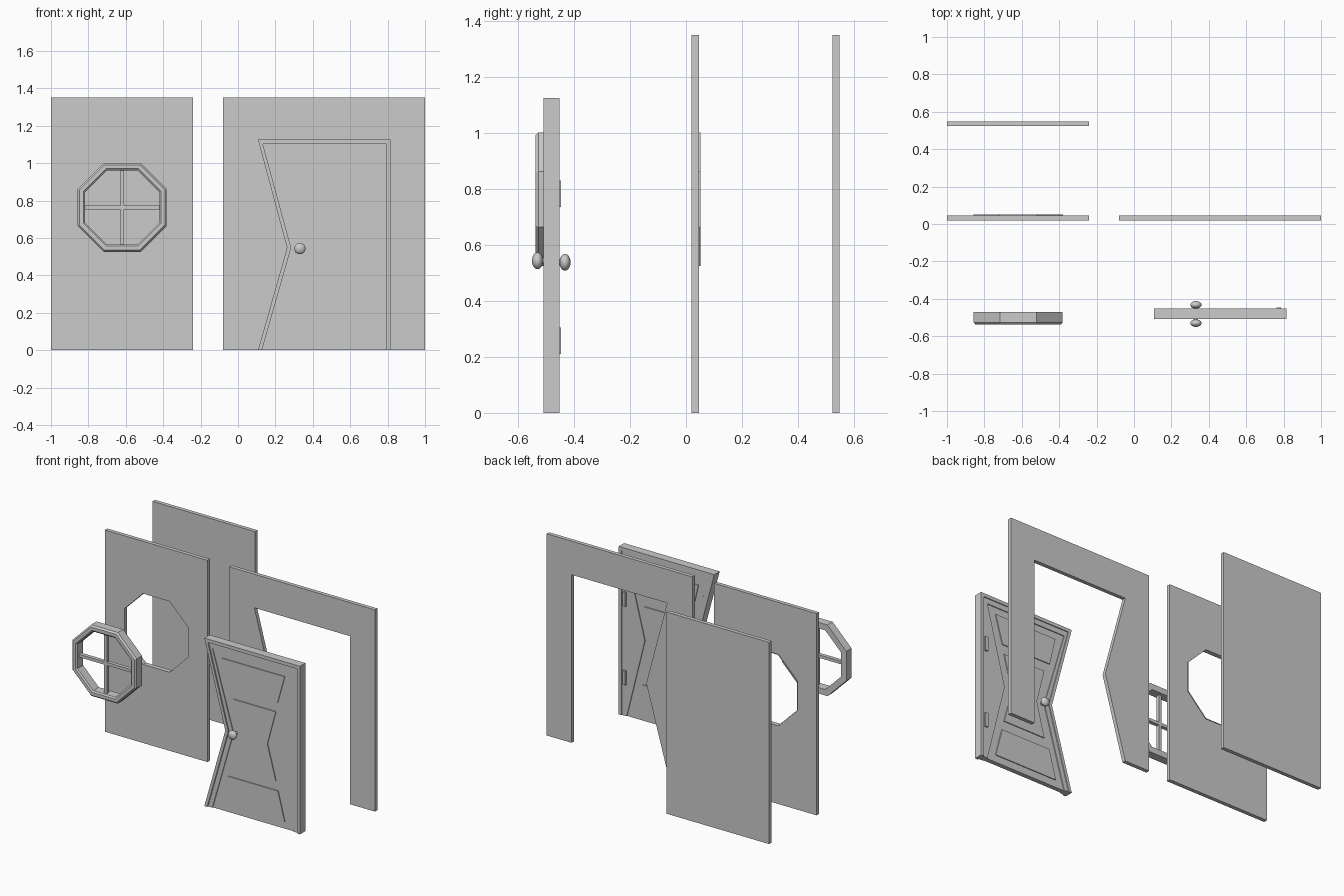
import bpy, bmesh, math

if "Cube" in bpy.data.objects:
    bpy.data.objects.remove(bpy.data.objects["Cube"])


def finish(bm, name):
    bmesh.ops.recalc_face_normals(bm, faces=bm.faces[:])
    me = bpy.data.meshes.new(name)
    bm.to_mesh(me)
    bm.free()
    ob = bpy.data.objects.new(name, me)
    bpy.context.collection.objects.link(ob)
    return ob


def prism(name, loops, y0, y1):
    """Extrude an (x, z) outline, with optional hole loops, from y0 to y1."""
    bm = bmesh.new()
    edges = []
    for loop in loops:
        vs = [bm.verts.new((x, y0, z)) for x, z in loop]
        edges += [bm.edges.new((vs[i - 1], vs[i])) for i in range(len(vs))]
    if len(loops) == 1:
        bm.faces.new(vs)
    else:
        bmesh.ops.triangle_fill(bm, edges=edges, use_beauty=True, normal=(0, -1, 0))
    ext = bmesh.ops.extrude_face_region(bm, geom=bm.faces[:], use_keep_orig=True)
    for v in ext["geom"]:
        if isinstance(v, bmesh.types.BMVert):
            v.co.y = y1
    return finish(bm, name)


def rect(x0, x1, z0, z1):
    return [(x0, z0), (x1, z0), (x1, z1), (x0, z1)]


def octagon(cx, cz, apothem):
    r = apothem / math.cos(math.pi / 8)
    return [(cx + r * math.cos(math.pi / 8 + i * math.pi / 4),
             cz + r * math.sin(math.pi / 8 + i * math.pi / 4)) for i in range(8)]


def raised_panel(name, outline, y0, y1):
    """Panel with sloped moulding rising from y0 to y1."""
    bm = bmesh.new()
    f = bm.faces.new([bm.verts.new((x, y0, z)) for x, z in outline])
    bmesh.ops.inset_individual(bm, faces=[f], thickness=0.009, use_even_offset=True)
    for v in f.verts:
        v.co.y = y1
    ob = finish(bm, name)
    # face outward
    if (ob.data.polygons[0].normal.y > 0) != (y1 > y0):
        ob.data.flip_normals()
    return ob


def knob(name, x, y, z, wall_y):
    bpy.ops.mesh.primitive_uv_sphere_add(segments=24, ring_count=12, location=(x, y, z))
    ob = bpy.context.object
    ob.name = name
    ob.scale = (0.03, 0.02, 0.03)
    bpy.ops.object.shade_smooth()
    bpy.ops.mesh.primitive_cylinder_add(vertices=16, radius=0.012, depth=abs(wall_y - y),
                                        location=(x, (y + wall_y) / 2, z),
                                        rotation=(math.pi / 2, 0, 0))
    bpy.context.object.name = name + "_stem"
    bpy.ops.object.shade_smooth_by_angle()


# door outlines: frame outside, leaf edge, hourglass field
frame_out = [(.107, 0), (.262, .547), (.107, 1.125), (.815, 1.125), (.815, 0)]
leaf_out = [(.128, 0), (.284, .547), (.133, 1.102), (.793, 1.102), (.793, 0)]
field_out = [(.16, 0), (.315, .54), (.16, 1.067), (.76, 1.067), (.626, .54), (.76, 0)]

# walls
CX, CZ = -.619, .763
prism("back_wall", [rect(-1, -.24, 0, 1.35)], .523, .549)
prism("window_wall", [rect(-1, -.24, 0, 1.35), octagon(CX, CZ, .237)], .02, .046)
prism("window_opening_lip", [octagon(CX, CZ, .239), octagon(CX, CZ, .237)], .046, .051)
prism("door_wall", [[(-.08, 0), (-.08, 1.35), (1, 1.35), (1, 0)] + frame_out[::-1]], .02, .046)

# octagonal window frame swept from a chamfered profile (apothem, y)
profile = [(.238, -.471), (.238, -.527), (.228, -.538), (.207, -.538), (.198, -.53), (.198, -.471)]
bm = bmesh.new()
rings = [[bm.verts.new((x, y, z)) for x, z in octagon(CX, CZ, a)] for a, y in profile]
for k in range(len(rings)):
    a, b = rings[k - 1], rings[k]
    for i in range(8):
        bm.faces.new((a[i - 1], a[i], b[i], b[i - 1]))
finish(bm, "window_frame")

# window bars
prism("window_bar_vertical", [rect(CX - .01, CX + .01, CZ - .2, CZ + .2)], -.517, -.492)
prism("window_bar_horizontal", [rect(CX - .2, CX + .2, CZ - .01, CZ + .01)], -.517, -.492)

# door frame and leaf core
prism("door_frame", [frame_out + leaf_out[::-1]], -.509, -.452)
prism("door_leaf", [leaf_out], -.494, -.464)

# door borders and panels on both faces
panels = {
    "top": [(.23, 1.019), (.695, 1.019), (.642, .831), (.273, .831)],
    "middle": [(.316, .767), (.629, .767), (.567, .536), (.629, .305), (.316, .305), (.374, .536)],
    "bottom": [(.276, .241), (.645, .241), (.695, .048), (.226, .048)],
}
for side, base, rise in (("front", -.494, -.006), ("back", -.464, .006)):
    prism("door_border_" + side, [leaf_out + field_out[::-1]], base, base + rise)
    for part, outline in panels.items():
        raised_panel(f"{part}_panel_{side}", outline, base, base + rise)

# hinges
for i, (z0, z1) in enumerate(((.21, .305), (.735, .83))):
    prism(f"hinge_{i + 1}", [rect(.763, .785, z0, z1)], -.462, -.447)

# knobs
knob("front_knob", .331, -.53, .543, -.494)
knob("back_knob", .331, -.432, .538, -.464)
